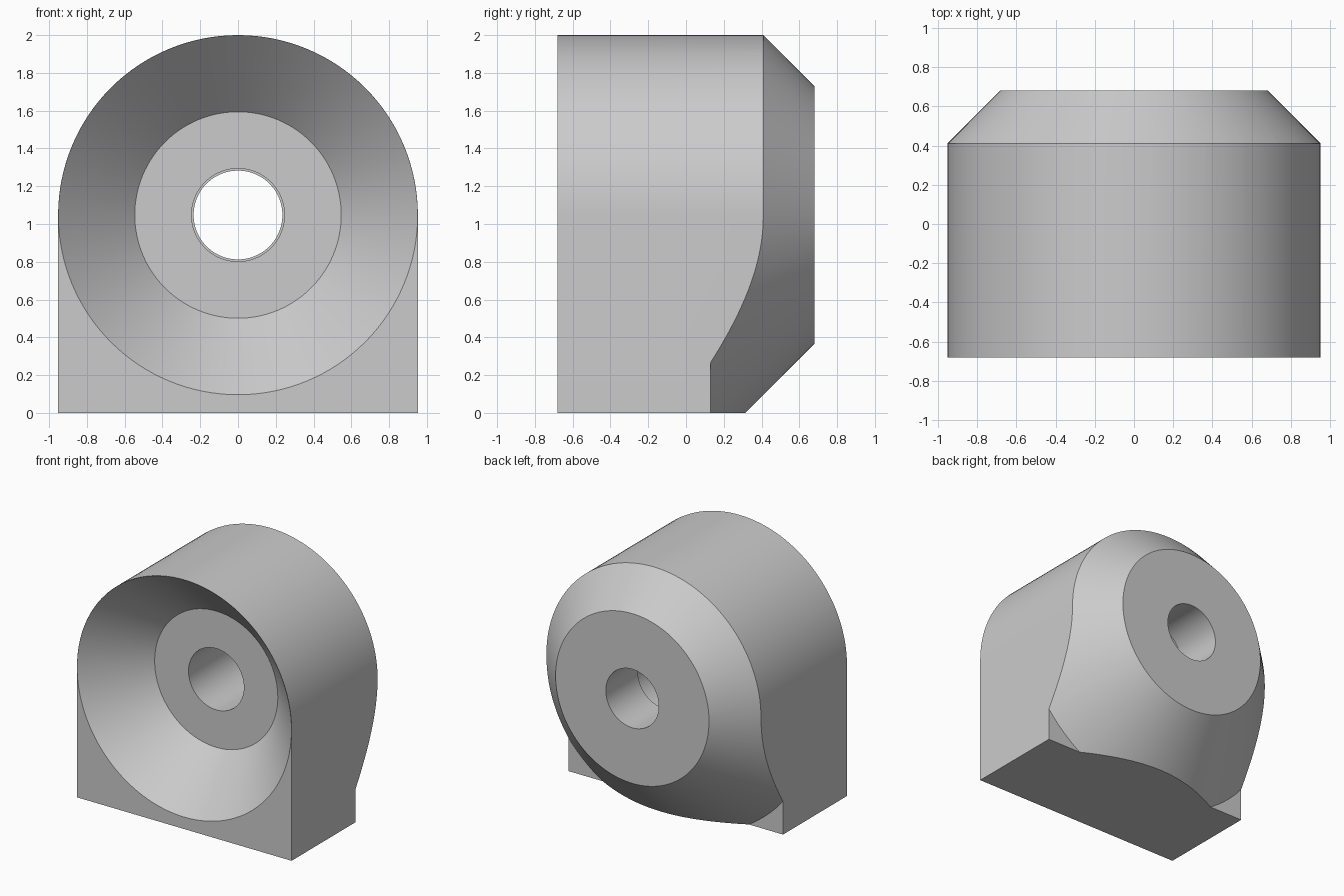
import bpy, bmesh, math
from mathutils import Vector

cube = bpy.data.objects.get("Cube")
if cube:
    bpy.data.objects.remove(cube, do_unlink=True)

SEGMENTS = 128
RADIUS = 0.9524          # rounded top
AXIS_Z = 2 - RADIUS      # height of the bore axis
HALF = 0.681             # half of the depth

grey = bpy.data.materials.new("light grey")
grey.use_nodes = True
colour = (0.6, 0.6, 0.6, 1)
grey.diffuse_color = colour
grey.node_tree.nodes["Principled BSDF"].inputs["Base Color"].default_value = colour


def add_object(name, bm):
    bmesh.ops.recalc_face_normals(bm, faces=bm.faces)
    mesh = bpy.data.meshes.new(name)
    bm.to_mesh(mesh)
    bm.free()
    mesh.materials.append(grey)
    obj = bpy.data.objects.new(name, mesh)
    bpy.context.collection.objects.link(obj)
    return obj


def lathe(name, profile):
    """Solid of revolution about the bore axis from (radius, y) pairs."""
    bm = bmesh.new()
    rings = []
    for r, y in profile:
        angles = [math.tau * i / SEGMENTS for i in range(SEGMENTS)]
        rings.append([bm.verts.new((r * math.cos(a), y, AXIS_Z + r * math.sin(a)))
                      for a in angles])
    for a, b in zip(rings, rings[1:]):
        for i in range(SEGMENTS):
            j = (i + 1) % SEGMENTS
            bm.faces.new((a[i], a[j], b[j], b[i]))
    bm.faces.new(rings[0])
    bm.faces.new(rings[-1])
    return add_object(name, bm)


def combine(target, tool, operation):
    tool.hide_render = True
    mod = target.modifiers.new(operation.lower(), "BOOLEAN")
    mod.operation = operation
    mod.solver = "EXACT"
    mod.object = tool


# Arched block, left long at the back for trimming
bm = bmesh.new()
outline = [(-RADIUS, 0), (RADIUS, 0)]
for i in range(SEGMENTS // 2 + 1):
    a = math.tau * i / SEGMENTS
    outline.append((RADIUS * math.cos(a), AXIS_Z + RADIUS * math.sin(a)))
front = bm.faces.new([bm.verts.new((x, -HALF, z)) for x, z in outline])
extruded = bmesh.ops.extrude_face_region(bm, geom=[front], use_keep_orig=True)
moved = [v for v in extruded["geom"] if isinstance(v, bmesh.types.BMVert)]
bmesh.ops.translate(bm, verts=moved, vec=Vector((0, 1.6, 0)))
block = add_object("bearing_block", bm)

# Conical back end with a flat shoulder at the lower corners
envelope = lathe("back_cone_cutter",
                 [(2, -1), (2, 0.13), (HALF * 2 - 0.13, 0.13), (HALF, HALF)])

# Conical front recess and stepped through bore
recess = lathe("recess_and_bore_cutter",
               [(1.0015, -HALF - 0.05), (0.5465, -0.276), (0.246, -0.276),
                (0.246, 0.276), (0.235, 0.276), (0.235, 1.2)])

combine(block, envelope, "INTERSECT")
combine(block, recess, "DIFFERENCE")

# Bake the cuts and drop the cutters
depsgraph = bpy.context.evaluated_depsgraph_get()
result = bpy.data.meshes.new_from_object(block.evaluated_get(depsgraph))
block.modifiers.clear()
block.data = result
for helper in (envelope, recess):
    bpy.data.objects.remove(helper, do_unlink=True)

bpy.ops.object.select_all(action="DESELECT")
block.select_set(True)
bpy.context.view_layer.objects.active = block
bpy.ops.object.shade_smooth_by_angle(angle=math.radians(25))
